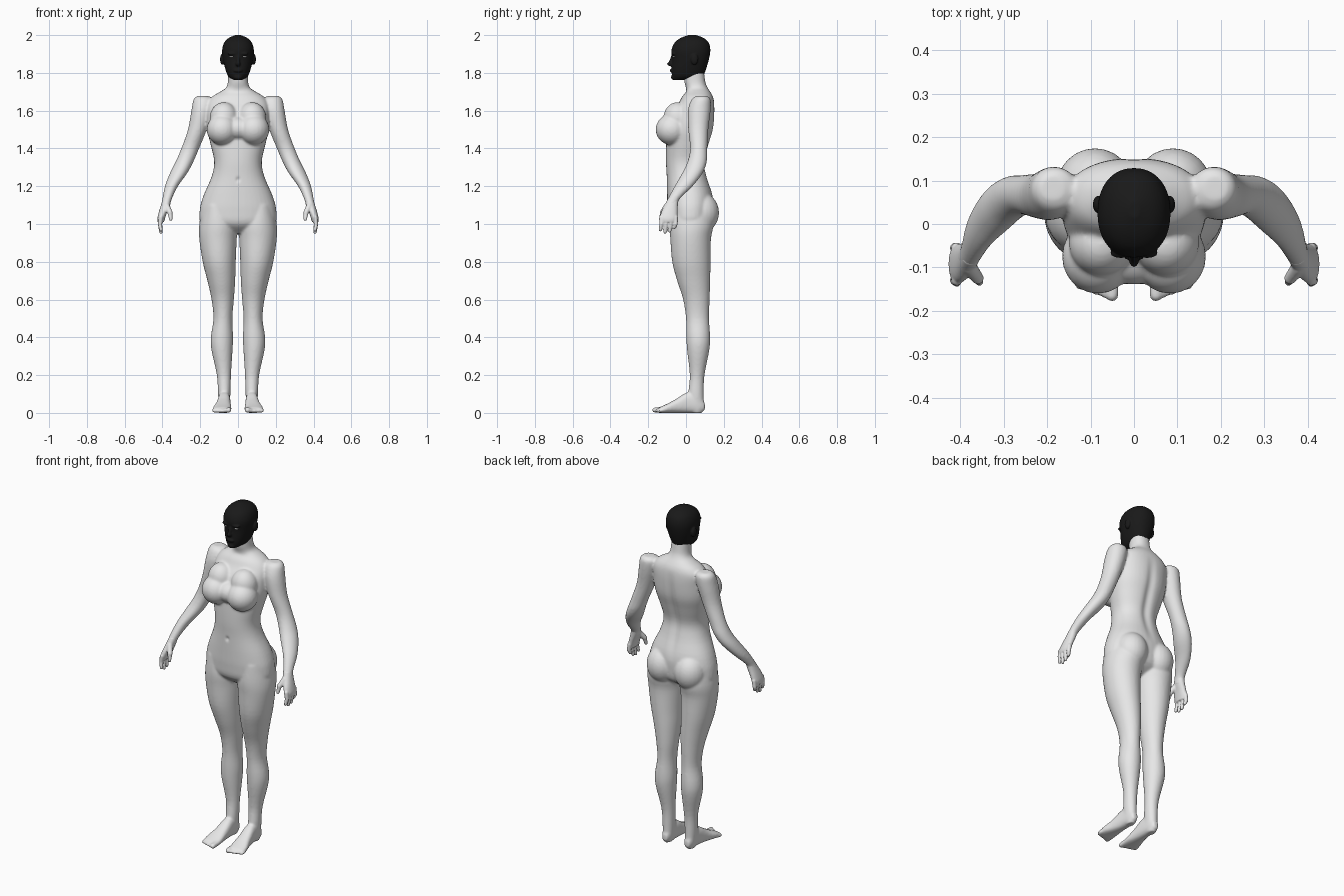
import bpy, bmesh
from math import cos, sin, pi, exp
from mathutils import Vector, Matrix

cube = bpy.data.objects.get("Cube")
if cube:
    bpy.data.objects.remove(cube, do_unlink=True)


def material(name, rgb, rough=0.6):
    m = bpy.data.materials.new(name)
    m.use_nodes = True
    m.diffuse_color = (*rgb, 1)
    bsdf = m.node_tree.nodes["Principled BSDF"]
    bsdf.inputs["Base Color"].default_value = (*rgb, 1)
    bsdf.inputs["Roughness"].default_value = rough
    return m


GREY = material("light grey", (0.8, 0.8, 0.8))
BLACK = material("black", (0.01, 0.01, 0.01))
WHITE = material("eye white", (0.9, 0.9, 0.9))


def refine(rings, steps=4):
    """Catmull-Rom interpolation between section rows."""
    rows = [Vector(r) for r in rings]
    out = []
    for i in range(len(rows) - 1):
        a, b, c = rows[max(i - 1, 0)], rows[i], rows[i + 1]
        d = rows[min(i + 2, len(rows) - 1)]
        for k in range(steps):
            t = k / steps
            out.append(b + 0.5 * t * (c - a + t * (2 * a - 5 * b + 4 * c - d
                                                   + t * (3 * (b - c) + d - a))))
    return out + [rows[-1]]


def loft(bm, rings, side=1, along_y=False, power=2.2, n=40):
    """Closed loft; each row is (station, x0, x1, low, high)."""
    loops = []
    for s, x0, x1, lo, hi in refine(rings):
        loop = []
        for k in range(n):
            c, d = cos(2 * pi * k / n), sin(2 * pi * k / n)
            u = abs(c) ** (2 / power) * (1 if c > 0 else -1)
            v = abs(d) ** (2 / power) * (1 if d > 0 else -1)
            x = side * ((x0 + x1) / 2 + u * (x1 - x0) / 2)
            w = (lo + hi) / 2 + v * (hi - lo) / 2
            loop.append(bm.verts.new((x, s, w) if along_y else (x, w, s)))
        loops.append(loop)
    for a, b in zip(loops, loops[1:]):
        for k in range(n):
            j = (k + 1) % n
            bm.faces.new((a[k], a[j], b[j], b[k]))
    bm.faces.new(loops[0])
    bm.faces.new(loops[-1])


def symmetric(rows):
    return [(z, -w, w, lo, hi) for z, w, lo, hi in rows]


def ball(bm, centre, radii):
    m = Matrix.Translation(centre) @ Matrix.Diagonal((*radii, 1))
    bmesh.ops.create_uvsphere(bm, u_segments=24, v_segments=16, radius=1, matrix=m)


def capsule(bm, p, q, r0, r1, side=1):
    p, q = Vector(p), Vector(q)
    p.x *= side
    q.x *= side
    turn = (q - p).to_track_quat('Z', 'Y').to_matrix().to_4x4()
    bmesh.ops.create_cone(bm, cap_ends=True, segments=16, radius1=r0, radius2=r1,
                          depth=(q - p).length,
                          matrix=Matrix.Translation((p + q) / 2) @ turn)
    ball(bm, p, (r0,) * 3)
    ball(bm, q, (r1,) * 3)


def finish(name, bm, mat, voxel=0, smooth=0):
    """Fuse overlapping volumes into one smooth skin."""
    bmesh.ops.recalc_face_normals(bm, faces=bm.faces)
    me = bpy.data.meshes.new(name)
    bm.to_mesh(me)
    bm.free()
    ob = bpy.data.objects.new(name, me)
    bpy.context.collection.objects.link(ob)
    bpy.context.view_layer.objects.active = ob
    if voxel:
        mod = ob.modifiers.new("fuse", 'REMESH')
        mod.mode, mod.voxel_size = 'VOXEL', voxel
        bpy.ops.object.modifier_apply(modifier=mod.name)
        mod = ob.modifiers.new("soften", 'SMOOTH')
        mod.factor, mod.iterations = 0.5, smooth
        bpy.ops.object.modifier_apply(modifier=mod.name)
    ob.data.materials.clear()
    ob.data.materials.append(mat)
    ob.data.polygons.foreach_set("use_smooth", [True] * len(ob.data.polygons))
    return ob


# Torso with neck
bm = bmesh.new()
loft(bm, symmetric([
    (.95, .07, -.03, .06), (1, .19, -.085, .13), (1.07, .203, -.097, .145),
    (1.15, .183, -.1, .142), (1.25, .14, -.102, .112), (1.33, .126, -.106, .1),
    (1.42, .145, -.105, .122), (1.5, .163, -.1, .145), (1.58, .165, -.08, .152),
    (1.64, .16, -.04, .15), (1.675, .135, -.02, .142), (1.7, .095, 0, .128),
    (1.72, .065, 0, .115), (1.75, .054, -.008, .103), (1.81, .052, -.015, .095)]))

# Bust, bridged in the middle, and seat
ball(bm, (0, -.06, 1.505), (.1, .08, .065))
for s in (1, -1):
    ball(bm, (s * .083, -.075, 1.5), (.083, .086, .082))
    ball(bm, (s * .075, -.045, 1.56), (.075, .075, .085))
    ball(bm, (s * .09, .083, 1.06), (.09, .092, .105))

    # Legs
    loft(bm, [
        (1.1, .04, .185, -.08, .13), (1, .004, .205, -.088, .145),
        (.92, .007, .205, -.083, .132), (.8, .012, .187, -.073, .13),
        (.7, .015, .162, -.047, .128), (.6, .022, .14, -.015, .125),
        (.5, .03, .13, 0, .122), (.4, .026, .144, .002, .128),
        (.33, .029, .14, .006, .123), (.2, .037, .112, .02, .098),
        (.1, .04, .106, .012, .094), (.03, .045, .1, .02, .095),
        (0, .052, .093, .03, .085)], s, power=2)

    # Feet and toes
    loft(bm, [
        (.1, .058, .088, .015, .05), (.07, .045, .1, 0, .1), (.01, .04, .106, 0, .11),
        (-.05, .038, .117, 0, .075), (-.1, .034, .132, 0, .048),
        (-.145, .034, .134, 0, .028)], s, along_y=True, power=2.5)
    for i in range(5):
        x, r = .05 + .019 * i, .015 if i == 0 else .011
        capsule(bm, (x, -.12, r + .004), (x, -.165 + .006 * i, r), r, r, s)

    # Arms down to the wrist
    loft(bm, [
        (1.678, .16, .215, .055, .11), (1.66, .13, .235, .03, .13),
        (1.6, .135, .247, .01, .13), (1.5, .165, .265, .012, .118),
        (1.4, .206, .3, .022, .113), (1.33, .236, .33, .008, .11),
        (1.27, .268, .36, -.02, .088), (1.2, .318, .387, -.06, .035),
        (1.13, .351, .401, -.098, -.035), (1.09, .36, .41, -.115, -.045)], s, power=2)
body = finish("body", bm, GREY, .0065, 7)

# Spine groove and navel
for v in body.data.vertices:
    x, y, z = v.co
    groove = exp(-(x / .025) ** 2)
    if y > .06 and 1.12 < z < 1.66:
        v.co.y -= .012 * groove * sin(pi * (z - 1.12) / .54)
    elif y < -.06:
        v.co.y += .008 * exp(-(x / .009) ** 2 - ((z - 1.235) / .012) ** 2)

# Hands
for s, label in ((1, "left"), (-1, "right")):
    bm = bmesh.new()
    loft(bm, [
        (1.14, .352, .396, -.093, -.038), (1.1, .36, .408, -.113, -.043),
        (1.06, .376, .42, -.132, -.045), (1.03, .386, .427, -.137, -.047),
        (1.01, .392, .426, -.13, -.055)], s, n=24)
    for i, drop in enumerate((.012, 0, .006, .025)):
        y = -.13 + .025 * i
        knuckle = (.413, y, 1)
        capsule(bm, (.408, y, 1.035), knuckle, .0125, .0115, s)
        capsule(bm, knuckle, (.408, y - .006, .957 + drop), .0115, .009, s)
    capsule(bm, (.378, -.1, 1.095), (.36, -.125, 1.06), .017, .014, s)
    capsule(bm, (.36, -.125, 1.06), (.356, -.134, 1.025), .013, .009, s)
    finish(label + "_hand", bm, GREY, .004, 3)

# Head covering with nose, lips, brow and ears
bm = bmesh.new()
loft(bm, symmetric([
    (1.762, .022, -.064, -.025), (1.775, .045, -.072, .075), (1.79, .056, -.075, .094),
    (1.82, .067, -.076, .106), (1.87, .079, -.073, .121), (1.92, .084, -.077, .129),
    (1.96, .073, -.06, .12), (1.985, .049, -.028, .093), (2.001, .012, .015, .05)]))
ball(bm, (0, -.076, 1.848), (.013, .024, .014))
capsule(bm, (0, -.07, 1.89), (0, -.083, 1.85), .008, .01)
ball(bm, (0, -.074, 1.812), (.024, .012, .01))
ball(bm, (0, -.062, 1.777), (.024, .018, .015))
for s in (1, -1):
    ball(bm, (s * .083, .045, 1.872), (.012, .02, .03))
    ball(bm, (s * .03, -.066, 1.902), (.026, .013, .009))
finish("head", bm, BLACK, .004, 4)

# Eyes
for s, label in ((1, "left"), (-1, "right")):
    bm = bmesh.new()
    ball(bm, (s * .033, -.062, 1.886), (.013, .011, .0045))
    finish(label + "_eye", bm, WHITE)
